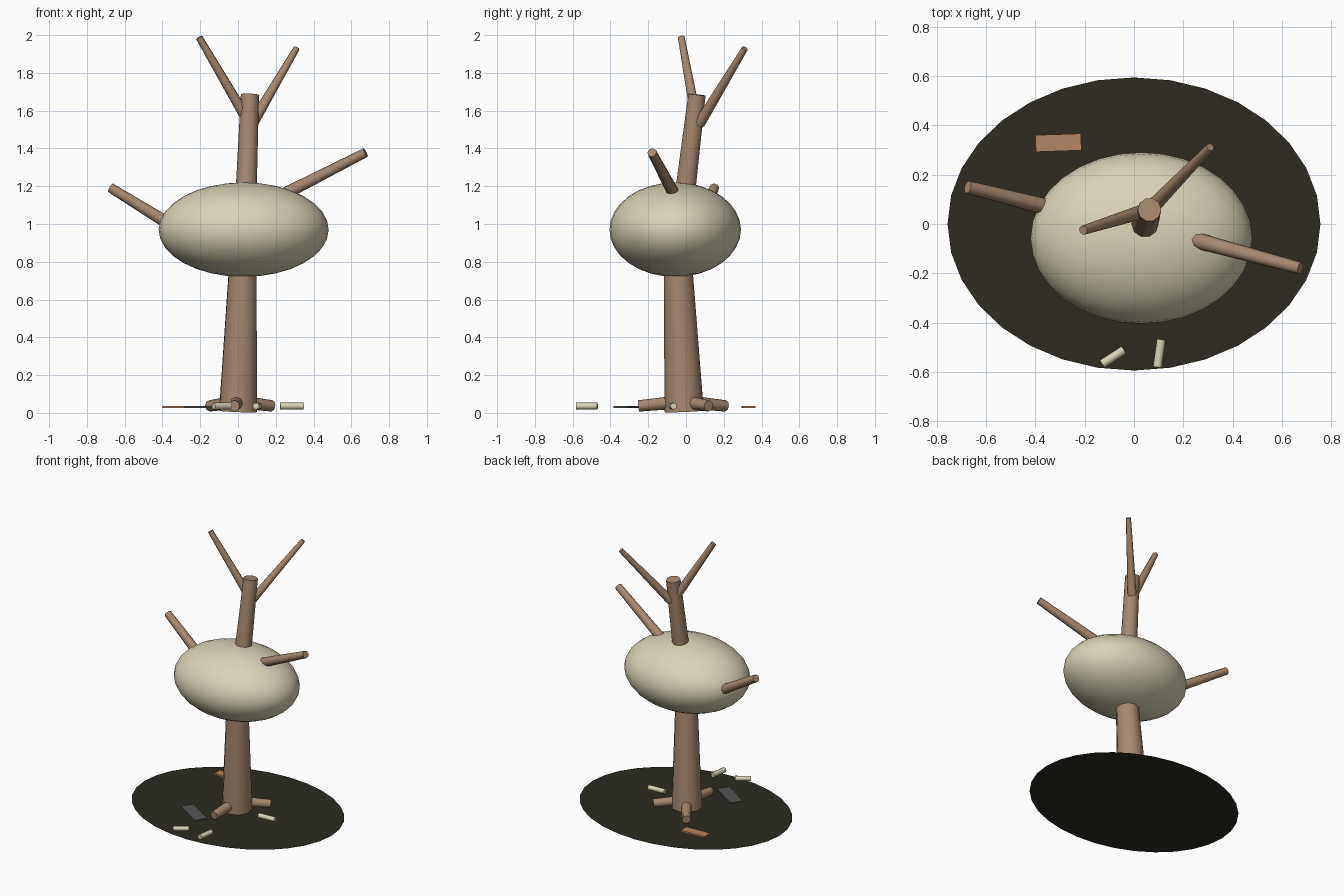
import bpy
import math
from mathutils import Vector

cube = bpy.data.objects.get("Cube")
if cube:
    bpy.data.objects.remove(cube, do_unlink=True)


def material(name, colour):
    mat = bpy.data.materials.new(name)
    mat.use_nodes = True
    rgba = (*colour, 1)
    mat.diffuse_color = rgba
    mat.node_tree.nodes["Principled BSDF"].inputs["Base Color"].default_value = rgba
    return mat


bark = material("brown bark", (0.38, 0.25, 0.165))
cream = material("pale cream", (0.70, 0.65, 0.48))
soil = material("dark soil", (0.026, 0.024, 0.015))
clay = material("orange clay", (0.46, 0.24, 0.13))
slate = material("grey slate", (0.09, 0.09, 0.09))


def finish(name, mat, angle=None):
    obj = bpy.context.object
    obj.name = name
    obj.data.materials.append(mat)
    if angle:
        bpy.ops.object.shade_smooth_by_angle(angle=math.radians(angle))
    return obj


def limb(name, start, end, r_start, r_end, mat=bark, sides=8):
    """Tapered round bar between two points."""
    a, b = Vector(start), Vector(end)
    bpy.ops.mesh.primitive_cone_add(
        vertices=sides, radius1=r_start, radius2=r_end, depth=(b - a).length,
        location=(a + b) / 2, rotation=(b - a).to_track_quat("Z", "Y").to_euler())
    return finish(name, mat, 50)


def plate(name, centre, size, turn, mat):
    bpy.ops.mesh.primitive_cube_add(size=1, location=centre,
                                    rotation=(0, 0, math.radians(turn)))
    bpy.context.object.scale = size
    return finish(name, mat)


def stick(name, x, y, length, turn):
    """Short pale bar lying on the ground."""
    t = math.radians(turn)
    half = Vector((math.cos(t), math.sin(t), 0)) * length / 2
    centre = Vector((x, y, 0.036))
    return limb(name, centre - half, centre + half, 0.018, 0.018, cream)


# Flat oval ground sheet
bpy.ops.mesh.primitive_circle_add(vertices=32, radius=1, fill_type="NGON")
bpy.context.object.scale = (0.757, 0.595, 1)
finish("ground_patch", soil)

# Leaning trunk in two tapered lengths, joined inside the canopy
limb("lower_trunk", (0, -0.01, 0.008), (0.028, -0.045, 0.85), 0.104, 0.073, sides=10)
limb("upper_trunk", (0.03, -0.045, 0.83), (0.063, 0.058, 1.685), 0.061, 0.048, sides=10)

# Egg-shaped canopy
bpy.ops.mesh.primitive_uv_sphere_add(segments=32, ring_count=16, radius=1,
                                     location=(0.03, -0.057, 0.97))
bpy.context.object.scale = (0.45, 0.348, 0.25)
finish("canopy", cream, 50)

# Branches
limb("left_branch", (0.1, -0.025, 1.085), (0.675, -0.18, 1.378), 0.036, 0.025)
limb("right_branch", (-0.25, 0.042, 0.93), (-0.675, 0.15, 1.192), 0.036, 0.026)
limb("top_right_branch", (0.05, 0.055, 1.55), (-0.206, -0.025, 1.988), 0.03, 0.019)
limb("top_left_branch", (0.075, 0.07, 1.53), (0.31, 0.312, 1.93), 0.03, 0.017)

# Roots spreading from the base
for name, x, y in (("front_root", -0.02, -0.25),
                   ("left_root", 0.18, 0.12),
                   ("back_root", -0.15, 0.21)):
    limb(name, (0, -0.01, 0.06), (x, y, 0.037), 0.036, 0.03)

# Scattered pieces on the ground
plate("clay_tile", (-0.307, 0.33, 0.031), (0.185, 0.068, 0.012), 2, clay)
plate("slate_tile", (-0.16, -0.28, 0.031), (0.24, 0.09, 0.01), -33, slate)
stick("front_right_stick", -0.085, -0.54, 0.105, 33)
stick("front_left_stick", 0.103, -0.525, 0.113, 82)
stick("left_stick", 0.285, -0.07, 0.125, 4)
